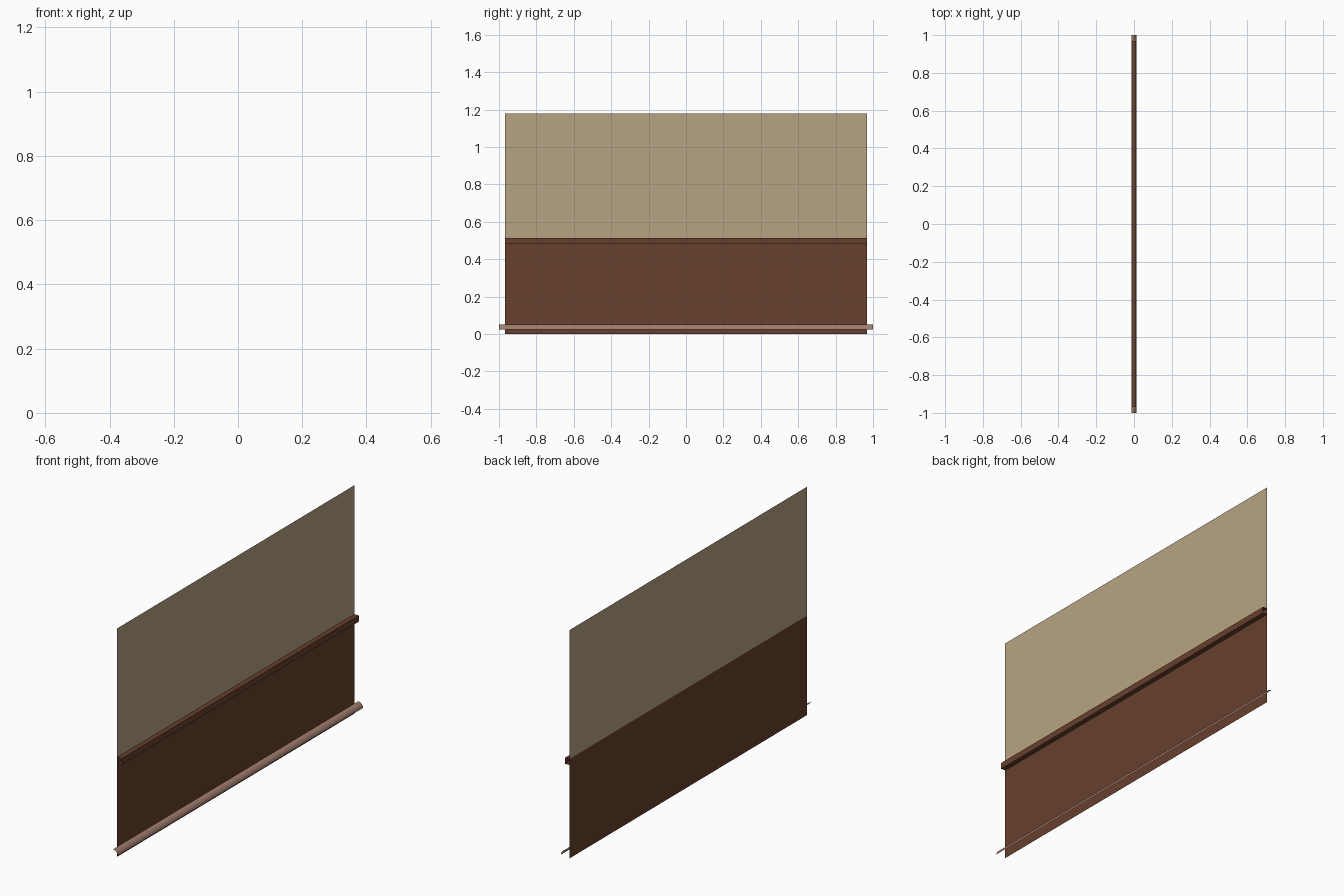
import bpy, bmesh, math

if "Cube" in bpy.data.objects:
    bpy.data.objects.remove(bpy.data.objects["Cube"])

WALL_X = -0.0135   # plane of the wall; mouldings project towards +x
HALF = 0.968       # half length of the wall


def material(name, rgb):
    m = bpy.data.materials.new(name)
    m.diffuse_color = (*rgb, 1.0)
    m.use_nodes = True
    m.node_tree.nodes["Principled BSDF"].inputs["Base Color"].default_value = m.diffuse_color
    return m


BEIGE = material("beige plaster", (0.467, 0.371, 0.231))
BROWN = material("dark brown wood", (0.136, 0.050, 0.025))
PINK = material("dusty pink brown", (0.352, 0.202, 0.156))


def extrude_profile(name, profile, half, mat):
    """Open strip: an x-z profile (listed top to bottom) swept along y."""
    bm = bmesh.new()
    near = [bm.verts.new((x, -half, z)) for x, z in profile]
    far = [bm.verts.new((x, half, z)) for x, z in profile]
    for i in range(len(profile) - 1):
        bm.faces.new((near[i], near[i + 1], far[i + 1], far[i]))
    mesh = bpy.data.meshes.new(name)
    bm.to_mesh(mesh)
    bm.free()
    mesh.materials.append(mat)
    obj = bpy.data.objects.new(name, mesh)
    bpy.context.collection.objects.link(obj)
    return obj


# thin wall sheets
extrude_profile("upper_wall", [(WALL_X, 1.178), (WALL_X, 0.513)], HALF, BEIGE)
extrude_profile("lower_wall", [(WALL_X, 0.513), (WALL_X, 0.0)], HALF, BROWN)

# square chair rail, open at its ends
rail_x = 0.0115
extrude_profile("chair_rail", [(WALL_X, 0.513), (rail_x, 0.513),
                               (rail_x, 0.481), (WALL_X, 0.481)], HALF, BROWN)

# quarter-round strip near the floor, slightly longer than the wall
r, steps = 0.027, 6
arc = [(WALL_X + r * math.sin(a), 0.0245 + r * math.cos(a))
       for a in (math.pi / 2 * i / steps for i in range(steps + 1))]
strip = extrude_profile("base_moulding", arc, 1.0, PINK)
for f in strip.data.polygons:
    f.use_smooth = True
